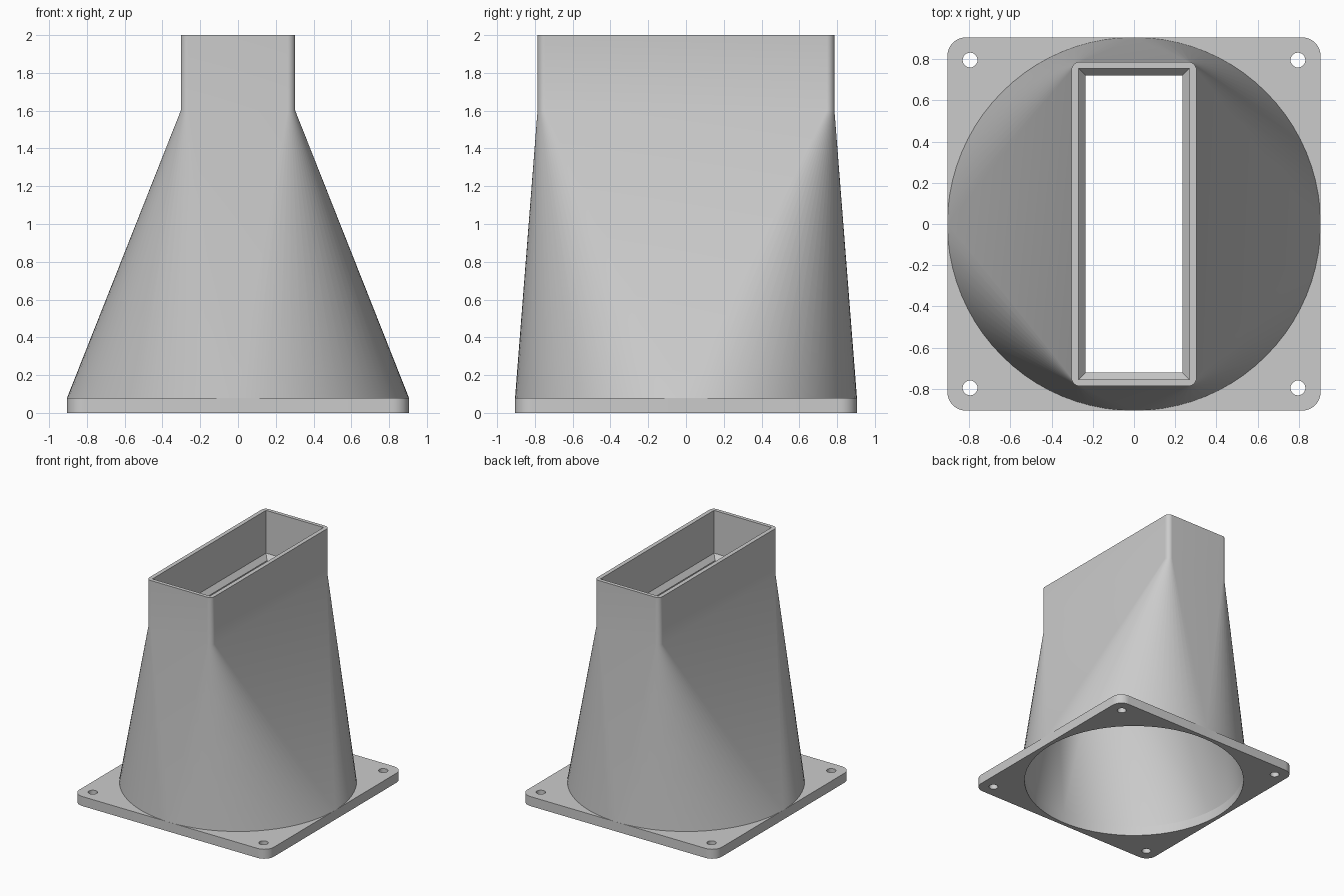
import bpy, bmesh
from math import sin, cos, pi
from mathutils import Vector

if "Cube" in bpy.data.objects:
    bpy.data.objects.remove(bpy.data.objects["Cube"], do_unlink=True)

GREY = (0.6, 0.6, 0.6, 1.0)
mat = bpy.data.materials.new("plain grey")
mat.use_nodes = True
mat.diffuse_color = GREY
mat.node_tree.nodes["Principled BSDF"].inputs["Base Color"].default_value = GREY

STEPS = 20          # segments per quarter turn
PLATE = 0.08        # flange thickness
HALF = 0.905        # flange half width and duct foot radius
BORE = 0.872        # inner radius at the foot


def ring(bm, hx, hy, radius, z, steps=STEPS):
    """Rounded rectangle; a circle when the radius equals both half sizes."""
    points = []
    for q, (sx, sy) in enumerate([(1, 1), (-1, 1), (-1, -1), (1, -1)]):
        for i in range(steps + 1):
            a = (q + i / steps) * pi / 2
            points.append(bm.verts.new((sx * (hx - radius) + radius * cos(a),
                                        sy * (hy - radius) + radius * sin(a), z)))
    return points


def finish(bm, name):
    bmesh.ops.recalc_face_normals(bm, faces=bm.faces)
    mesh = bpy.data.meshes.new(name)
    bm.to_mesh(mesh)
    bm.free()
    mesh.materials.append(mat)
    obj = bpy.data.objects.new(name, mesh)
    bpy.context.collection.objects.link(obj)
    bpy.ops.object.select_all(action="DESELECT")
    obj.select_set(True)
    bpy.context.view_layer.objects.active = obj
    bpy.ops.object.shade_smooth_by_angle()
    return obj


# Duct: round foot lofted to a rectangular socket, outside then inside
bm = bmesh.new()
sections = [
    (HALF, HALF, HALF, PLATE),
    (0.303, 0.786, 0.04, 1.6),
    (0.303, 0.786, 0.04, 2.0),
    (0.268, 0.755, 0, 2.0),
    (0.268, 0.755, 0, 1.64),
    (0.234, 0.72, 0, 1.6),
    (BORE, BORE, BORE, PLATE),
]
rings = [ring(bm, *s) for s in sections]
for low, high in zip(rings, rings[1:]):
    for i in range(len(low)):
        j = (i + 1) % len(low)
        bm.faces.new((low[i], low[j], high[j], high[i]))
bmesh.ops.remove_doubles(bm, verts=bm.verts, dist=0.0001)
finish(bm, "transition_duct")

# Mounting flange: rounded square with a central bore and four screw holes
bm = bmesh.new()
loops = [ring(bm, HALF, HALF, 0.09, 0, 8), ring(bm, BORE, BORE, BORE, 0)]
for x in (-0.795, 0.795):
    for y in (-0.795, 0.795):
        hole = ring(bm, 0.036, 0.036, 0.036, 0, 6)
        bmesh.ops.translate(bm, verts=hole, vec=(x, y, 0))
        loops.append(hole)
for loop in loops:
    for i in range(len(loop)):
        bm.edges.new((loop[i - 1], loop[i]))
bmesh.ops.remove_doubles(bm, verts=bm.verts, dist=0.0001)
bmesh.ops.triangle_fill(bm, use_beauty=True, edges=bm.edges[:], normal=(0, 0, 1))
top = bmesh.ops.extrude_face_region(bm, geom=bm.faces[:], use_keep_orig=True)
bmesh.ops.translate(bm, vec=Vector((0, 0, PLATE)),
                    verts=[g for g in top["geom"] if isinstance(g, bmesh.types.BMVert)])
finish(bm, "mounting_flange")
